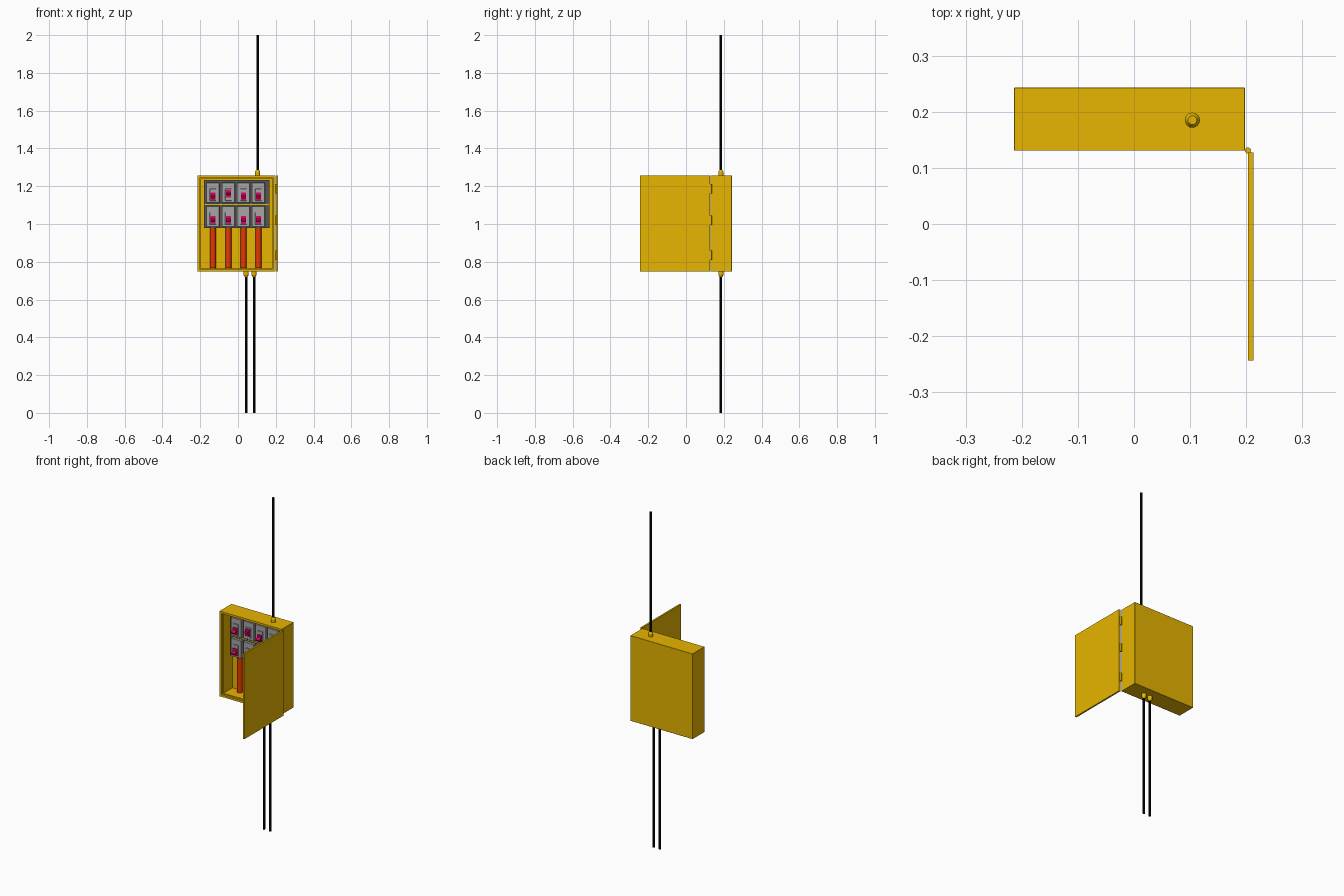
import bpy, bmesh, math
from mathutils import Matrix, Vector

cube = bpy.data.objects.get("Cube")
if cube:
    bpy.data.objects.remove(cube, do_unlink=True)


def material(name, rgb):
    m = bpy.data.materials.new(name)
    m.use_nodes = True
    m.diffuse_color = (*rgb, 1)
    m.node_tree.nodes["Principled BSDF"].inputs["Base Color"].default_value = (*rgb, 1)
    return m


YELLOW = material("yellow paint", (0.8, 0.46, 0))
BLACK = material("black rubber", (0, 0, 0))
GREY = material("breaker grey", (0.38, 0.38, 0.38))
DARK = material("panel dark grey", (0.1, 0.095, 0.09))
MAGENTA = material("switch magenta", (0.8, 0, 0.13))
RED = material("wire red", (0.8, 0.04, 0))


def finish(bm, name, mat, smooth=False):
    bmesh.ops.recalc_face_normals(bm, faces=bm.faces)
    mesh = bpy.data.meshes.new(name)
    bm.to_mesh(mesh)
    bm.free()
    mesh.materials.append(mat)
    obj = bpy.data.objects.new(name, mesh)
    bpy.context.collection.objects.link(obj)
    if smooth:
        bpy.ops.object.select_all(action="DESELECT")
        obj.select_set(True)
        bpy.context.view_layer.objects.active = obj
        bpy.ops.object.shade_smooth_by_angle(angle=math.radians(40))
    return obj


def box(name, mat, x, y, z, bevel=0):
    """Box from (min, max) ranges on each axis."""
    bm = bmesh.new()
    bmesh.ops.create_cube(bm, size=1)
    for v in bm.verts:
        v.co = Vector([(r[0] + r[1]) / 2 + c * (r[1] - r[0]) for c, r in zip(v.co, (x, y, z))])
    if bevel:
        bmesh.ops.bevel(bm, geom=bm.edges[:], offset=bevel, segments=1, affect="EDGES")
    return finish(bm, name, mat)


def rod(name, mat, x, y, z0, z1, r0, r1=None, caps=True, sides=16):
    bm = bmesh.new()
    bmesh.ops.create_cone(bm, cap_ends=caps, segments=sides, radius1=r0,
                          radius2=r0 if r1 is None else r1, depth=z1 - z0,
                          matrix=Matrix.Translation((x, y, (z0 + z1) / 2)))
    return finish(bm, name, mat, True)


def span(c, w):
    return (c - w / 2, c + w / 2)


# Cabinet: open box with its front face inset and pushed in twice
X0, X1, Y0, Y1, Z0, Z1 = -0.214, 0.198, 0.131, 0.243, 0.748, 1.258
cabinet = box("cabinet", YELLOW, (X0, X1), (Y0, Y1), (Z0, Z1))
bm = bmesh.new()
bm.from_mesh(cabinet.data)
front = min(bm.faces, key=lambda f: f.calc_center_median().y)
outer_edges = [e for e in bm.edges if e not in front.edges[:]]
for rim, depth in ((0.017, 0.012), (0.008, 0.085)):
    bmesh.ops.inset_region(bm, faces=[front], thickness=rim)
    wall = bmesh.ops.extrude_discrete_faces(bm, faces=[front])
    front = wall["faces"][0]
    bmesh.ops.translate(bm, verts=front.verts[:], vec=(0, depth, 0))
bmesh.ops.bevel(bm, geom=[e for e in outer_edges if e.is_valid], offset=0.001,
                segments=1, affect="EDGES")
bm.to_mesh(cabinet.data)
bm.free()

# Open door
box("door", YELLOW, (0.203, 0.213), (-0.243, 0.127), (Z0, Z1))

# Hinges
for i, z in enumerate((0.835, 1.02, 1.187)):
    rod(f"hinge_{i}", YELLOW, 0.203, 0.131, z - 0.025, z + 0.025, 0.0055)

# Cables with their glands
CY = 0.185
for name, x, direction in (("supply", 0.104, 1), ("load_left", 0.085, -1), ("load_right", 0.043, -1)):
    if direction > 0:
        rod(f"{name}_gland_nut", YELLOW, x, CY, Z1 - 0.002, Z1 + 0.018, 0.0135)
        rod(f"{name}_gland_tip", YELLOW, x, CY, Z1 + 0.018, Z1 + 0.028, 0.0135, 0.008)
        rod(f"{name}_cable", BLACK, x, CY, Z1 + 0.02, 2, 0.0065, caps=False)
    else:
        rod(f"{name}_gland_nut", YELLOW, x, CY, Z0 - 0.018, Z0 + 0.002, 0.0135)
        rod(f"{name}_gland_tip", YELLOW, x, CY, Z0 - 0.028, Z0 - 0.018, 0.008, 0.0135)
        rod(f"{name}_cable", BLACK, x, CY, 0, Z0 - 0.02, 0.0065, caps=False)

# Breaker panel
box("breaker_panel", DARK, (-0.18, 0.168), (0.188, 0.229), (0.98, 1.232))
box("panel_rail", YELLOW, (-0.18, 0.168), (0.186, 0.189), (1.1, 1.106))


def breaker(tag, x, z, up):
    box(f"breaker_body_{tag}", GREY, span(x, 0.07), (0.172, 0.19), span(z, 0.108), 0.002)
    box(f"breaker_plate_{tag}", GREY, span(x, 0.034), (0.166, 0.173), span(z - 0.01, 0.064), 0.001)
    shift = 0.005 if up else -0.007
    box(f"switch_base_{tag}", MAGENTA, span(x, 0.027), (0.159, 0.167), span(z - 0.011 + shift, 0.04))
    # Tilted toggle lever
    lever = box(f"switch_lever_{tag}", MAGENTA, span(0, 0.022), (-0.016, 0.004), span(0, 0.01))
    lever.location = (x, 0.158, z - 0.011 + shift)
    lever.rotation_euler.x = math.radians(-25 if up else 25)


COLUMNS = (-0.133, -0.051, 0.029, 0.108)
for row, z in enumerate((1.04, 1.165)):
    for col, x in enumerate(COLUMNS):
        breaker(f"{row}_{col}", x, z, row == 1 and col == 1)

# Wires running down from the breakers
for i, x in enumerate(COLUMNS):
    rod(f"wire_{i}", RED, x, 0.208, 0.766, 0.982, 0.016)
